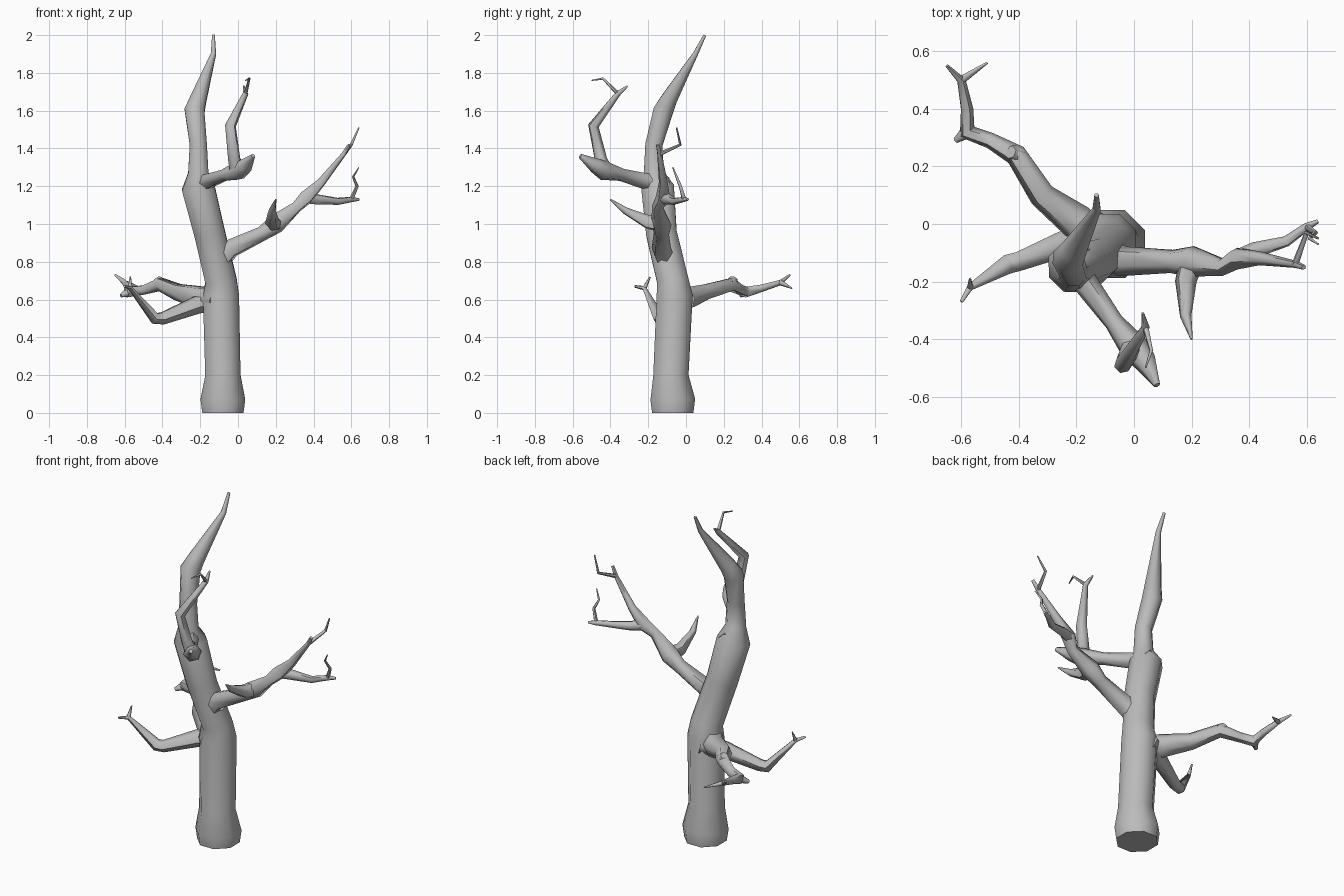
import bpy, bmesh, math
from mathutils import Vector

cube = bpy.data.objects.get("Cube")
if cube:
    bpy.data.objects.remove(cube, do_unlink=True)

bark = bpy.data.materials.new("grey_bark")
bark.use_nodes = True
grey = (0.5, 0.5, 0.5, 1)
bark.diffuse_color = grey
bark.node_tree.nodes["Principled BSDF"].inputs["Base Color"].default_value = grey


def go(left=0, right=0, front=0, back=0, up=0, down=0, swell=1):
    """One growth step, and how far the bark swells where it ends."""
    return Vector((left - right, back - front, up - down)), swell


def grow(name, start, base, tip, *steps, sides=6):
    """Tapered tube that follows the steps; returns the points on its path."""
    points, swells, lengths = [Vector(start)], [1], [0]
    for move, swell in steps:
        points.append(points[-1] + move)
        swells.append(swell)
        lengths.append(lengths[-1] + move.length)

    bm = bmesh.new()
    rings = []
    side = None
    for i, point in enumerate(points):
        # mitre each ring between the steps on either side of it
        axis = Vector()
        if i > 0:
            axis += (point - points[i - 1]).normalized()
        if i < len(steps):
            axis += (points[i + 1] - point).normalized()
        axis.normalize()
        # carry the side direction along so the tube does not twist
        if side is None:
            side = axis.orthogonal()
        side = (side - axis * side.dot(axis)).normalized()
        other = axis.cross(side)
        grown = (lengths[i] / lengths[-1]) ** 1.25
        radius = (base + (tip - base) * grown) * swells[i]
        ring = []
        for k in range(sides):
            angle = math.tau * (k + 0.5) / sides
            offset = side * math.cos(angle) + other * math.sin(angle)
            ring.append(bm.verts.new(point + offset * radius))
        rings.append(ring)
    for lower, upper in zip(rings, rings[1:]):
        for k in range(sides):
            n = (k + 1) % sides
            bm.faces.new((lower[k], lower[n], upper[n], upper[k]))
    bm.faces.new(reversed(rings[0]))
    bm.faces.new(rings[-1])

    mesh = bpy.data.meshes.new(name)
    bm.to_mesh(mesh)
    bm.free()
    mesh.materials.append(bark)
    limb = bpy.data.objects.new(name, mesh)
    bpy.context.collection.objects.link(limb)
    bpy.ops.object.select_all(action="DESELECT")
    limb.select_set(True)
    bpy.context.view_layer.objects.active = limb
    bpy.ops.object.shade_smooth_by_angle(angle=math.radians(60))
    return points


# Trunk
grow("trunk", (-.08, -.07, 0), .118, .008,
     go(up=.07, swell=1.1),
     go(front=.01, up=.13, swell=.9),
     go(right=.01, back=.02, up=.42, swell=1.1),
     go(front=.01, up=.08),
     go(right=.06, front=.06, up=.25, swell=1.15),
     go(right=.06, front=.02, up=.24, swell=1.5),
     go(front=.02, up=.08),
     go(up=.15),
     go(right=.02, back=.05, up=.18, swell=1.5),
     go(left=.02, back=.03, up=.06, swell=1.4),
     go(left=.08, back=.14, up=.24),
     go(back=.05, up=.1), sides=8)

# Left branch with its spur, fork and twigs
left = grow("left_branch", (-.1, -.1, .8), .056, .009,
            go(left=.06, front=.03, up=.07),
            go(left=.17, up=.08, swell=.9),
            go(left=.07, up=.05, swell=1.3),
            go(left=.11, front=.02, up=.09, swell=.9),
            go(left=.05, back=.03, up=.05, swell=1.3),
            go(left=.08, up=.08),
            go(left=.12, front=.02, up=.15),
            go(left=.03, front=.01, up=.05))
grow("left_spur", left[3], .045, .004,
     go(right=.02, front=.07, up=.01),
     go(front=.12, up=.06),
     go(left=.02, front=.08, up=.06))
grow("left_upper_twig", left[7], .012, .004,
     go(left=.04, back=.11, up=.05),
     go(left=.04, front=.02, up=.09))
fork = grow("left_lower_branch", left[5], .032, .007,
            go(left=.06, back=.03, down=.01),
            go(left=.11, back=.03, down=.01),
            go(left=.07, back=.05, up=.01, swell=1.3),
            go(left=.04, back=.02))
grow("left_lower_twig", fork[3], .012, .003,
     go(left=.03, front=.02, up=.07),
     go(right=.02, front=.02, up=.05),
     go(left=.03, front=.02, up=.05))

# Front branch with its rising shoot
front = grow("front_branch", (-.2, -.1, 1.2), .05, .012,
             go(left=.02, front=.09, up=.02),
             go(left=.11, front=.15, up=.04),
             go(left=.07, front=.09, up=.02, swell=2),
             go(left=.04, front=.05, up=.03, swell=2),
             go(left=.04, front=.08, up=.05))
shoot = grow("front_shoot", front[3], .045, .005,
             go(right=.02, front=.02, up=.06, swell=.8),
             go(right=.02, front=.04, up=.18),
             go(left=.08, back=.13, up=.17, swell=1.4),
             go(right=.01, back=.05, up=.04))
grow("front_shoot_twig", shoot[3], .011, .003,
     go(left=.02, front=.08, up=.08),
     go(right=.02, front=.06, down=.01))

# Back right branch with its knot, spur and forked tip
rear = grow("back_right_branch", (-.1, -.1, .6), .07, .006,
            go(right=.1, back=.11, up=.01),
            go(right=.12, back=.09, up=.03, swell=.85),
            go(right=.09, back=.14, up=.04, swell=.9),
            go(right=.09, back=.05, down=.03, swell=.8),
            go(right=.08, back=.03, down=.01, swell=1.1),
            go(back=.08, up=.02),
            go(right=.02, back=.1, up=.03, swell=1.2),
            go(right=.05, back=.05, up=.04))
grow("back_right_knot", rear[3], .036, .024, go(right=.02, back=.01, up=.03))
grow("back_right_spur", rear[5], .025, .01, go(right=.04, front=.03, down=.02))
grow("back_right_twig", rear[7], .015, .004, go(left=.09, back=.06, down=.03))

# Front right branch with its forked tip
low = grow("front_right_branch", (-.1, 0, .6), .055, .007,
           go(right=.12, front=.06, down=.03),
           go(right=.18, front=.07, down=.07),
           go(right=.04, front=.01, swell=1.1),
           go(right=.13, front=.08, up=.16),
           go(right=.03, front=.05, up=.01))
grow("front_right_twig", low[4], .012, .004, go(back=.03, up=.06))
